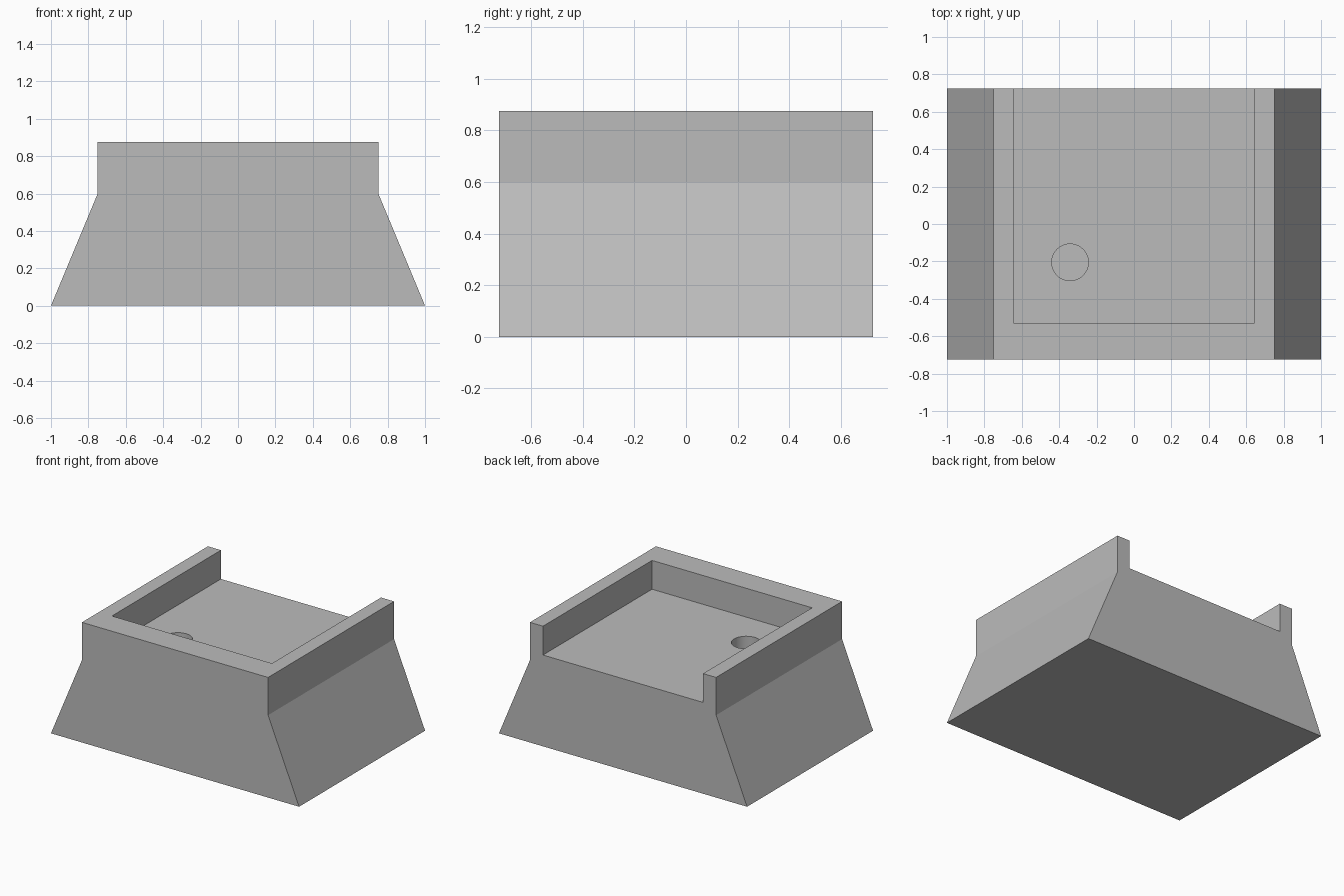
import bpy
import bmesh
from mathutils import Matrix

default = bpy.data.objects.get("Cube")
if default:
    bpy.data.objects.remove(default, do_unlink=True)

HALF_DEPTH = 0.725
TOP, FLOOR, HOLE_BOTTOM = 0.875, 0.665, 0.35

grey = bpy.data.materials.new("plain grey")
grey.use_nodes = True
colour = (0.5, 0.5, 0.5, 1)
grey.diffuse_color = colour
grey.node_tree.nodes["Principled BSDF"].inputs["Base Color"].default_value = colour


def finish(bm, name):
    """Turn a bmesh into a linked object with the grey material."""
    bmesh.ops.recalc_face_normals(bm, faces=bm.faces)
    mesh = bpy.data.meshes.new(name)
    bm.to_mesh(mesh)
    bm.free()
    mesh.materials.append(grey)
    obj = bpy.data.objects.new(name, mesh)
    bpy.context.collection.objects.link(obj)
    return obj


def box(name, low, high):
    bm = bmesh.new()
    centre = [(a + b) / 2 for a, b in zip(low, high)]
    size = [b - a for a, b in zip(low, high)]
    bmesh.ops.create_cube(bm, size=1, matrix=Matrix.Translation(centre) @ Matrix.Diagonal((*size, 1)))
    return finish(bm, name)


# Flared body: mirrored half profile extruded front to back
half = [(1, 0), (0.75, 0.6), (0.75, TOP)]
outline = half + [(-x, z) for x, z in reversed(half)]
bm = bmesh.new()
face = bm.faces.new([bm.verts.new((x, -HALF_DEPTH, z)) for x, z in outline])
extruded = bmesh.ops.extrude_face_region(bm, geom=[face])["geom"]
moved = [v for v in extruded if isinstance(v, bmesh.types.BMVert)]
bmesh.ops.translate(bm, verts=moved, vec=(0, 2 * HALF_DEPTH, 0))
base = finish(bm, "tray_base")

# Tray recess, open at the back
recess = box("recess_cutter", (-0.645, -0.53, FLOOR), (0.645, 1, 1.2))

# Round blind hole in the tray floor
bm = bmesh.new()
bmesh.ops.create_cone(bm, cap_ends=True, segments=64, radius1=0.098, radius2=0.098,
                      depth=TOP - HOLE_BOTTOM,
                      matrix=Matrix.Translation((-0.342, -0.205, (TOP + HOLE_BOTTOM) / 2)))
hole = finish(bm, "hole_cutter")

# Cut both openings, then discard the cutters
bpy.ops.object.select_all(action="DESELECT")
base.select_set(True)
bpy.context.view_layer.objects.active = base
for cutter in (recess, hole):
    cutter.hide_render = True
    cut = base.modifiers.new(cutter.name, "BOOLEAN")
    cut.operation = "DIFFERENCE"
    cut.solver = "EXACT"
    cut.object = cutter
    bpy.ops.object.modifier_apply(modifier=cut.name)
    bpy.data.objects.remove(cutter, do_unlink=True)

bpy.ops.object.shade_smooth_by_angle(angle=0.35)
